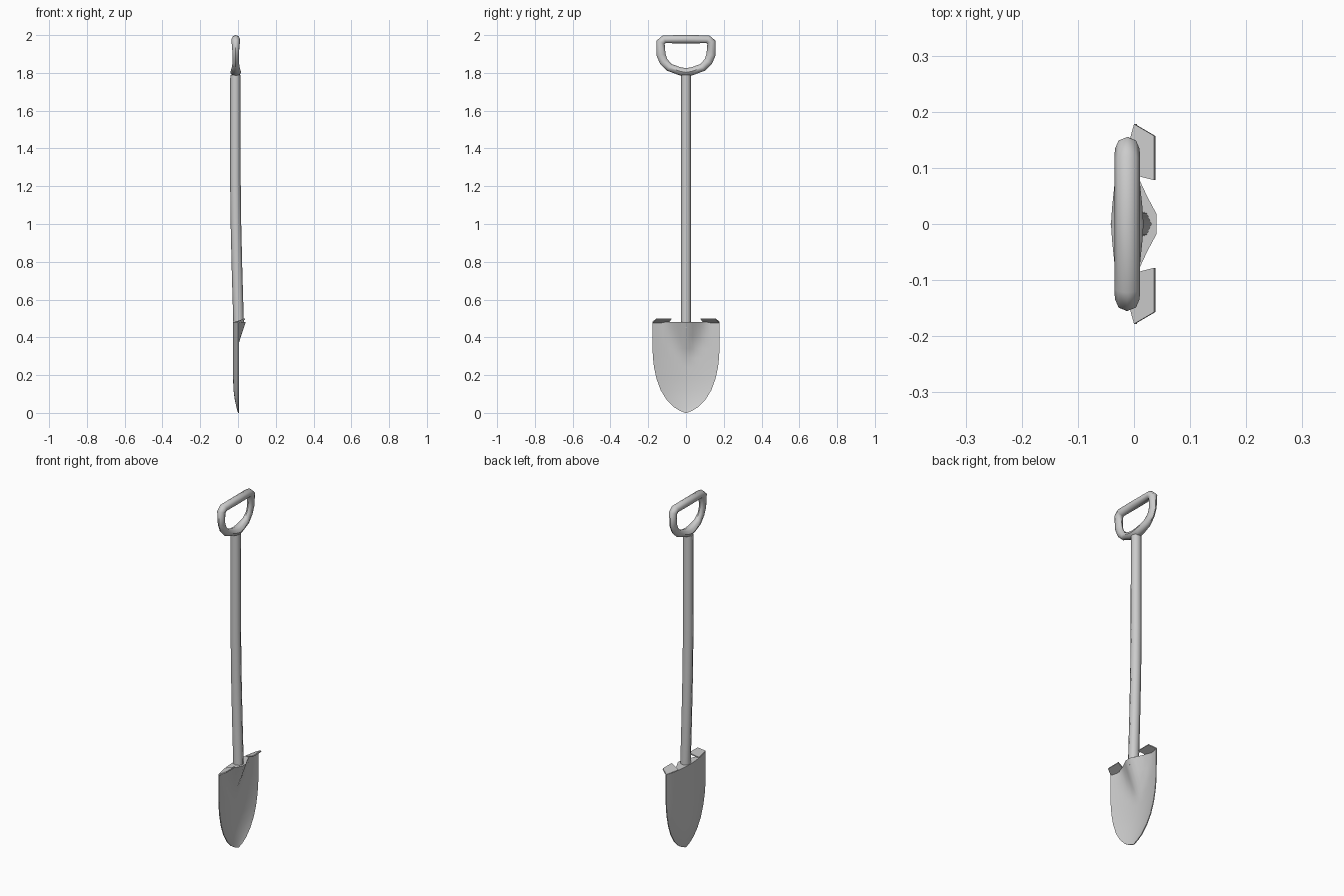
import bpy, bmesh, math
from mathutils import Vector

if "Cube" in bpy.data.objects:
    bpy.data.objects.remove(bpy.data.objects["Cube"])


def make(name, verts, faces, angle=40):
    me = bpy.data.meshes.new(name)
    me.from_pydata([tuple(v) for v in verts], [], faces)
    bm = bmesh.new()
    bm.from_mesh(me)
    bmesh.ops.recalc_face_normals(bm, faces=bm.faces)
    bm.to_mesh(me)
    bm.free()
    ob = bpy.data.objects.new(name, me)
    bpy.context.collection.objects.link(ob)
    bpy.ops.object.select_all(action='DESELECT')
    ob.select_set(True)
    bpy.context.view_layer.objects.active = ob
    bpy.ops.object.shade_smooth_by_angle(angle=math.radians(angle))
    return ob


def loft(name, rings, closed=False, angle=40):
    n, m = len(rings[0]), len(rings)
    verts = [v for r in rings for v in r]
    faces = []
    for i in range(m if closed else m - 1):
        a, b = i * n, ((i + 1) % m) * n
        faces += [(a + j, a + (j + 1) % n, b + (j + 1) % n, b + j) for j in range(n)]
    if not closed:
        faces += [tuple(range(n)), tuple(range((m - 1) * n, m * n))]
    return make(name, verts, faces, angle)


# Shaft, gently bent: (x, z, radius)
SIDES = 8
shaft_path = [(0.004, 0.45, 0.028), (0.003, 0.48, 0.028), (-0.005, 0.75, 0.028),
              (-0.011, 1.0, 0.028), (-0.014, 1.25, 0.028), (-0.014, 1.79, 0.027)]
angles = [2 * math.pi * k / SIDES for k in range(SIDES)]
loft("shaft", [[(x + r * math.cos(a), r * 0.97 * math.sin(a), z) for a in angles]
               for x, z, r in shaft_path], angle=50)

# D-shaped handle: half path (y, z, radius across x, radius in plane), mirrored
half = [(0.0, 1.978, 0.023, 0.022), (0.115, 1.978, 0.023, 0.022),
        (0.134, 1.962, 0.022, 0.023), (0.132, 1.895, 0.016, 0.024),
        (0.118, 1.86, 0.016, 0.023), (0.088, 1.829, 0.021, 0.021),
        (0.03, 1.808, 0.027, 0.021), (0.0, 1.803, 0.029, 0.023)]
path = half + [(-y, z, a, b) for y, z, a, b in reversed(half[1:-1])]
rings = []
for i, (y, z, rx, rp) in enumerate(path):
    c = Vector((-0.012, y, z))
    before = Vector((-0.012, *path[i - 1][:2]))
    after = Vector((-0.012, *path[(i + 1) % len(path)][:2]))
    t = ((c - before).normalized() + (after - c).normalized()).normalized()
    side = Vector((0, -t.z, t.y))
    rings.append([c + Vector((rx * math.cos(a), 0, 0)) + side * rp * math.sin(a)
                  for a in angles])
loft("d_handle", rings, closed=True, angle=50)

# Blade: dished sheet with a socket bulge on its front; (z, half width, dish depth)
rows = [(0.0, 0.004, 0.0), (0.012, 0.034, 0.004), (0.032, 0.066, 0.009),
        (0.07, 0.103, 0.017), (0.12, 0.134, 0.024), (0.18, 0.156, 0.026),
        (0.24, 0.169, 0.026), (0.29, 0.175, 0.026), (0.34, 0.177, 0.026),
        (0.41, 0.178, 0.026), (0.48, 0.178, 0.026)]
COLS = 20
rings = []
for z, w, depth in rows:
    back, front = [], []
    s = max(0.0, (z - 0.29) / 0.19)
    for k in range(COLS + 1):
        t = 2 * k / COLS - 1
        y = w * t
        x = -depth * (1 - t * t)
        reach = 0.02 + 0.11 * s
        flat = 0.018 * s
        fall = min(1, max(0, (abs(y) - flat) / (reach - flat)))
        bump = 0.061 * s * (1 - fall) ** 1.1
        back.append((x, y, z))
        front.append((x + 0.005 + bump, y, z))
    rings.append(back + front[::-1])
loft("blade", rings)

# Foot treads folded forward and up from the top edge
for sgn, name in ((1, "left_tread"), (-1, "right_tread")):
    top = [(-0.018, 0.092, 0.482), (0.0, 0.178, 0.482),
           (0.036, 0.157, 0.5), (0.036, 0.078, 0.5)]
    low = [(x + 0.002, y, z - 0.006) for x, y, z in top]
    verts = [(x, y * sgn, z) for x, y, z in top + low]
    make(name, verts, [(0, 1, 2, 3), (4, 5, 6, 7)] +
         [(i, (i + 1) % 4, 4 + (i + 1) % 4, 4 + i) for i in range(4)], 30)
